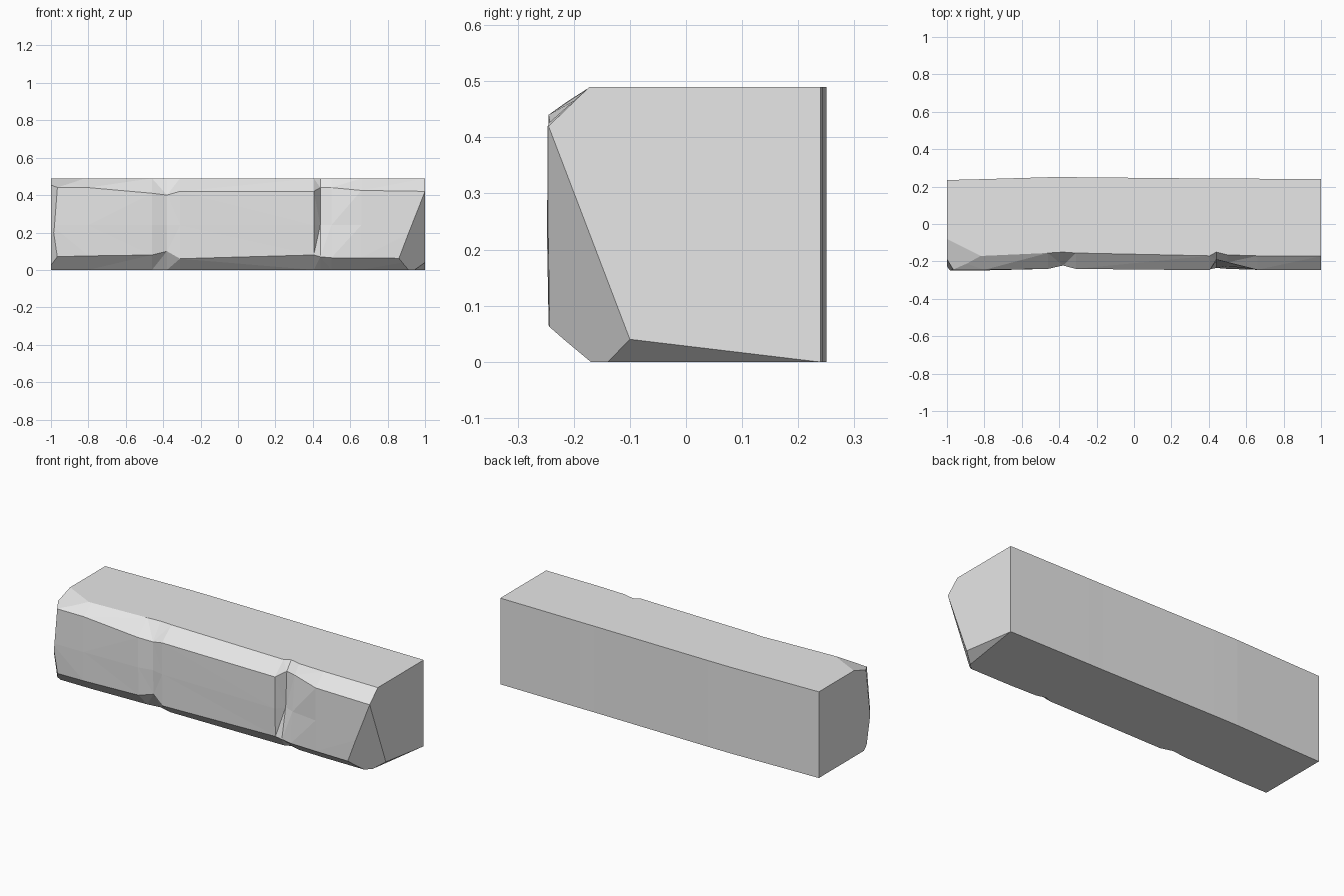
import bpy
import bmesh
from mathutils import Vector

cube = bpy.data.objects.get("Cube")
if cube:
    bpy.data.objects.remove(cube, do_unlink=True)

TOP = 0.49
MIDDLE = Vector((0, 0, TOP / 2))

stone = bpy.data.materials.new("pale_grey_stone")
stone.use_nodes = True
colour = (0.8, 0.8, 0.8, 1)
stone.diffuse_color = colour
stone.node_tree.nodes["Principled BSDF"].inputs["Base Color"].default_value = colour

# Sections along the block: x, back y, top edge y, upper front y and z,
# middle front y, lower front y and z, bottom edge y
sections = [
    (-1, .235, -.175, -.245, .44, -.248, -.24, .07, -.17),
    (-.8, .24, -.17, -.245, .44, -.248, -.245, .075, -.17),
    (-.46, .25, -.155, -.24, .41, -.24, -.235, .08, -.16),
    (-.38, .25, -.15, -.222, .40, -.222, -.215, .10, -.15),
    (-.31, .25, -.155, -.24, .42, -.238, -.235, .06, -.17),
    (.405, .243, -.17, -.247, .42, -.247, -.242, .08, -.165),
    (.44, .243, -.15, -.19, .44, -.2, -.235, .07, -.15),
    (.5, .243, -.165, -.205, .44, -.225, -.24, .065, -.165),
    (.66, .242, -.17, -.245, .425, -.245, -.245, .065, -.17),
    (1, .24, -.172, -.245, .42, -.245, -.242, .06, -.17),
]

# Chipped corners, each a plane through three points
chips = [
    ((1, -.245, .42), (1, -.1, .04), (.86, -.243, .06)),
    ((1, -.1, .04), (1, .235, 0), (.94, -.165, 0)),
    ((-1, -.08, TOP), (-.82, -.17, TOP), (-.97, -.245, .44)),
    ((-1, -.19, .44), (-.965, -.246, .44), (-.985, -.247, .2)),
    ((-1, -.2, .05), (-.965, -.242, .07), (-.985, -.247, .2)),
]

bm = bmesh.new()


def add_ring(x, back, top, upper, upper_z, mid, lower, lower_z, bottom):
    outline = [(back, 0), (back, TOP), (top, TOP), (upper, upper_z),
               (mid, .24), (lower, lower_z), (bottom, 0)]
    return [bm.verts.new((x, y, z)) for y, z in outline]


# Skin the sections and close both ends
rings = [add_ring(*s) for s in sections]
for a, b in zip(rings, rings[1:]):
    for i in range(len(a)):
        j = (i + 1) % len(a)
        bm.faces.new((a[i], a[j], b[j], b[i]))
bm.faces.new(rings[0])
bm.faces.new(rings[-1])
bmesh.ops.recalc_face_normals(bm, faces=bm.faces)
bmesh.ops.triangulate(bm, faces=[f for f in bm.faces if len(f.verts) == 4])

# Slice off the chips and cap the cuts
for chip in chips:
    p, q, r = map(Vector, chip)
    normal = (q - p).cross(r - p).normalized()
    if normal.dot(MIDDLE - p) > 0:
        normal.negate()
    bmesh.ops.bisect_plane(bm, geom=bm.verts[:] + bm.edges[:] + bm.faces[:],
                           dist=0.0001, plane_co=p, plane_no=normal, clear_outer=True)
    bmesh.ops.holes_fill(bm, edges=[e for e in bm.edges if e.is_boundary], sides=0)
bmesh.ops.recalc_face_normals(bm, faces=bm.faces)

mesh = bpy.data.meshes.new("stone_block")
bm.to_mesh(mesh)
bm.free()
mesh.materials.append(stone)
block = bpy.data.objects.new("stone_block", mesh)
bpy.context.collection.objects.link(block)
